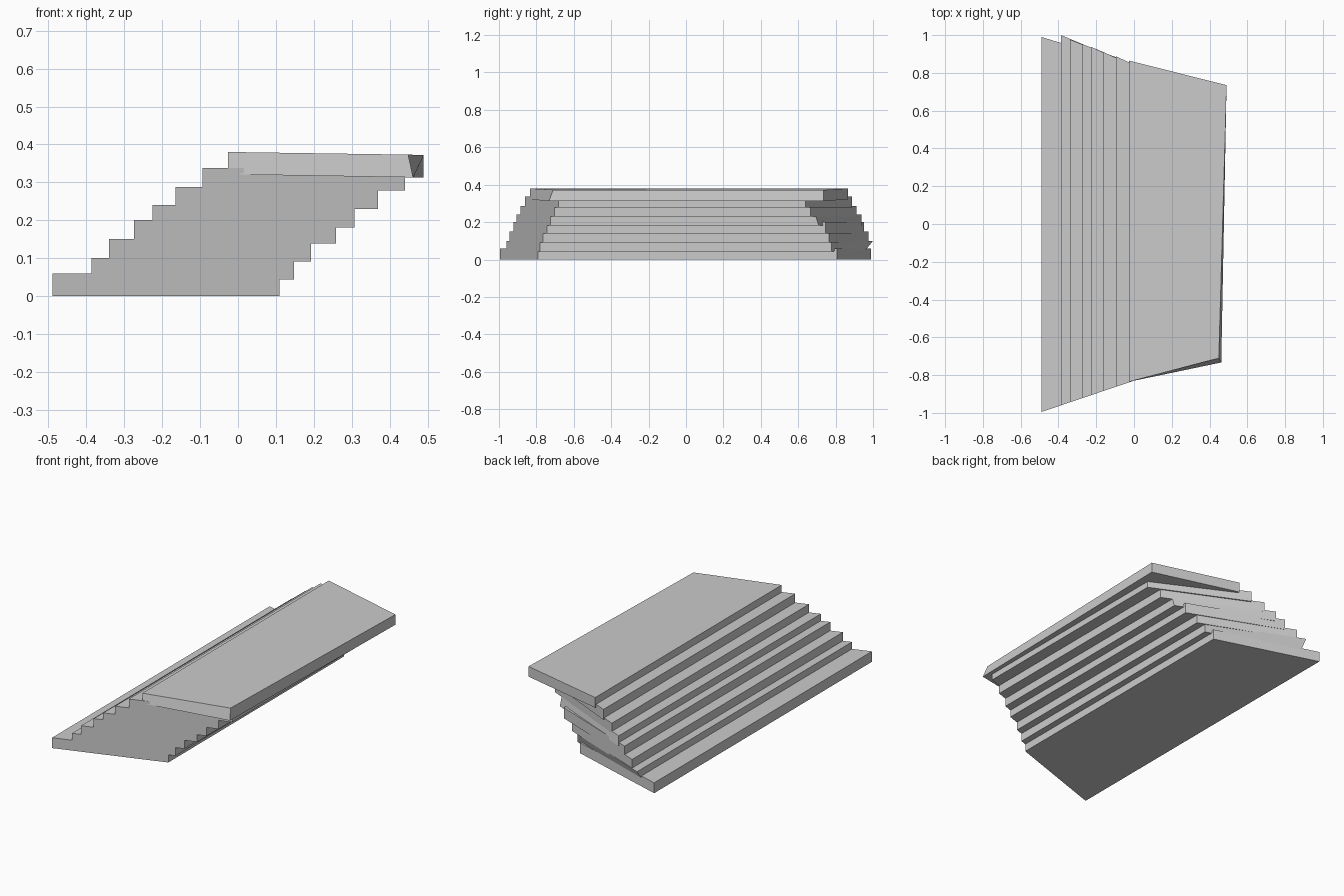
import bpy
import bmesh

if "Cube" in bpy.data.objects:
    bpy.data.objects.remove(bpy.data.objects["Cube"])


def prism(name, bottom, top):
    """Slab from a four-cornered bottom and a matching top outline."""
    bm = bmesh.new()
    lo = [bm.verts.new(p) for p in bottom]
    hi = [bm.verts.new(p) for p in top]
    bm.faces.new(lo[::-1])
    bm.faces.new(hi)
    for i in range(4):
        j = (i + 1) % 4
        bm.faces.new((lo[i], lo[j], hi[j], hi[i]))
    bmesh.ops.recalc_face_normals(bm, faces=bm.faces)
    mesh = bpy.data.meshes.new(name)
    bm.to_mesh(mesh)
    bm.free()
    obj = bpy.data.objects.new(name, mesh)
    bpy.context.collection.objects.link(obj)


def outline(x0, x1, f0, f1, b0, b1, z):
    return [(x0, f0, z), (x1, f1, z), (x1, b1, z), (x0, b0, z)]


# Steps: left x, right x, bottom z, top z, back y at left, back y at right
steps = [
    (-0.49, 0.11, 0.0, 0.06, 0.99, 0.807),
    (-0.387, 0.148, 0.044, 0.10, 1.0, 0.778),
    (-0.34, 0.193, 0.091, 0.15, 0.977, 0.765),
    (-0.275, 0.258, 0.139, 0.20, 0.953, 0.745),
    (-0.226, 0.308, 0.181, 0.24, 0.937, 0.69),
    (-0.165, 0.37, 0.229, 0.287, 0.912, 0.665),
    (-0.094, 0.44, 0.278, 0.338, 0.887, 0.64),
]


# The front ends all lie in one slanted vertical plane
def front_y(x):
    return -0.995 + 0.338 * (x + 0.49)


for n, (x0, x1, z0, z1, b0, b1) in enumerate(steps, 1):
    f0, f1 = front_y(x0), front_y(x1)
    low_b0 = b0 - 0.045 if n == 2 else b0   # leaning back corner
    low_b1 = b1 + 0.02 if n == 5 else b1
    prism(f"step_{n}",
          outline(x0, x1, f0, f1, low_b0, low_b1, z0),
          outline(x0, x1, f0, f1, b0, b1, z1))

# Wide landing slab on top, with a slightly skewed outer edge
prism("landing",
      [(-0.026, -0.835, 0.321), (0.462, -0.733, 0.313),
       (0.49, 0.735, 0.313), (-0.026, 0.865, 0.321)],
      [(-0.026, -0.835, 0.38), (0.449, -0.71, 0.373),
       (0.49, 0.735, 0.372), (-0.026, 0.865, 0.38)])
